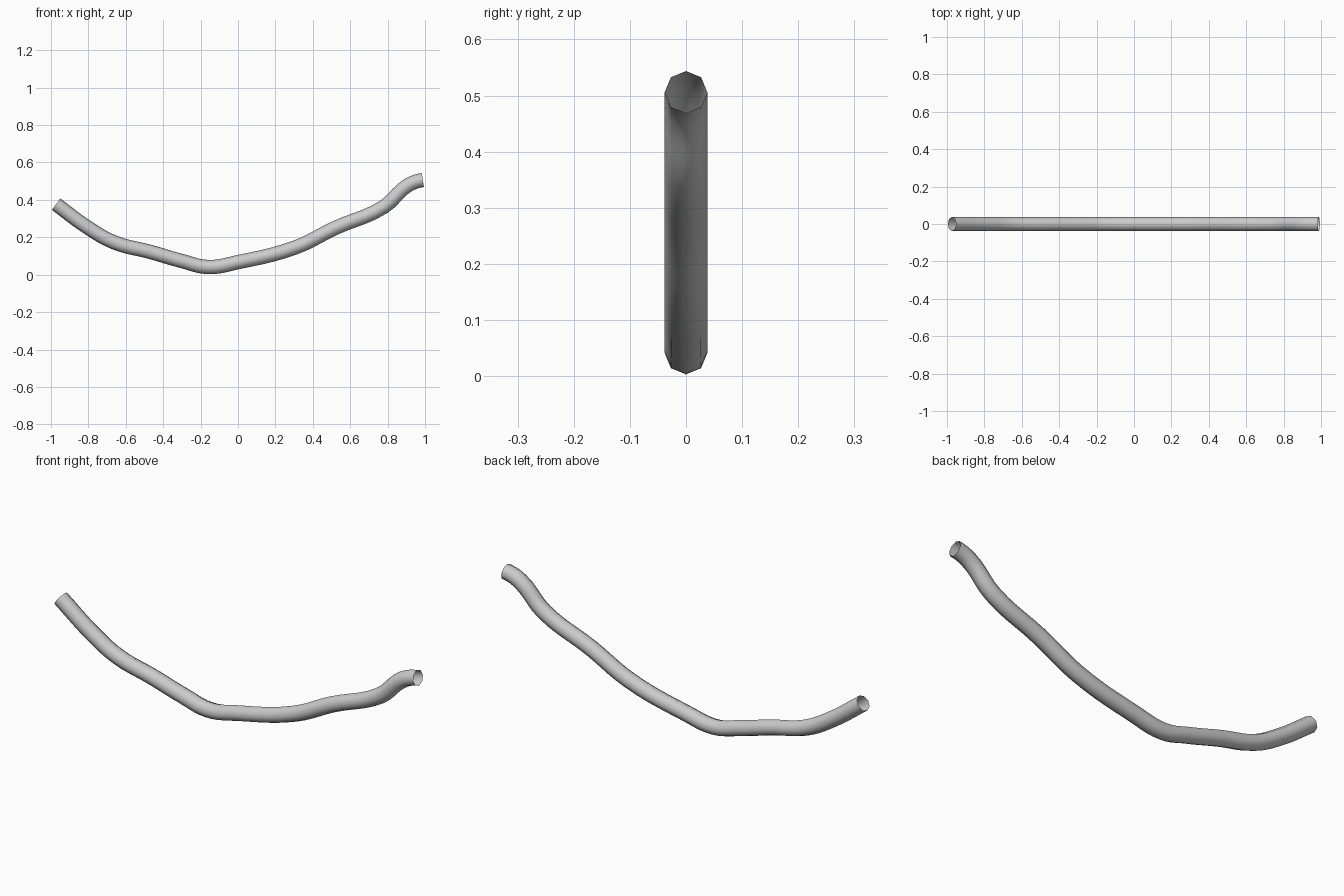
import bpy

if "Cube" in bpy.data.objects:
    bpy.data.objects.remove(bpy.data.objects["Cube"])

# Centre line of the bent tube in the xz plane
PATH = [(-0.973, 0.377), (-0.80, 0.25), (-0.66, 0.172), (-0.47, 0.122),
        (-0.30, 0.073), (-0.16, 0.041), (0.0, 0.067), (0.31, 0.147),
        (0.52, 0.25), (0.78, 0.363), (0.91, 0.479), (0.988, 0.506)]
RADIUS = 0.038

# Open eight-sided tube swept along a smooth curve
curve = bpy.data.curves.new("bent_tube", 'CURVE')
curve.dimensions = '3D'
curve.twist_mode = 'Z_UP'
curve.resolution_u = 5
curve.bevel_depth = RADIUS
curve.bevel_resolution = 2
curve.use_fill_caps = False
spline = curve.splines.new('BEZIER')
spline.bezier_points.add(len(PATH) - 1)
for point, (x, z) in zip(spline.bezier_points, PATH):
    point.co = (x, 0, z)
    point.handle_left_type = point.handle_right_type = 'AUTO'

# Flatten the tangent at the raised right end
end = spline.bezier_points[-1]
end.handle_left_type = end.handle_right_type = 'FREE'
end.handle_left = (0.963, 0, 0.502)
end.handle_right = (1.013, 0, 0.510)

tube = bpy.data.objects.new("bent_tube", curve)
bpy.context.collection.objects.link(tube)
bpy.context.view_layer.objects.active = tube
tube.select_set(True)
bpy.ops.object.convert(target='MESH')
bpy.ops.object.shade_smooth()
